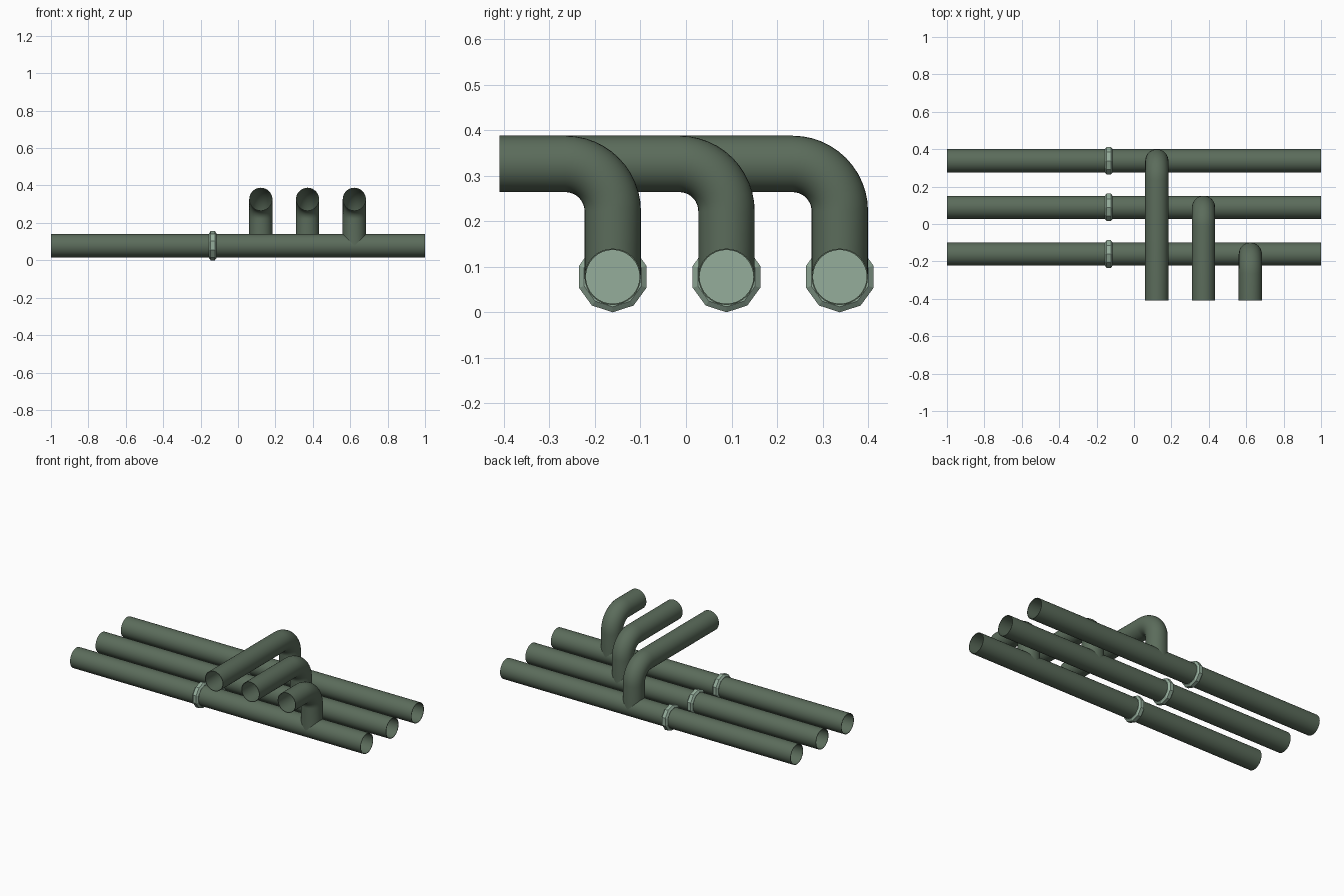
import bpy, bmesh, math
from mathutils import Vector

cube = bpy.data.objects.get("Cube")
if cube:
    bpy.data.objects.remove(cube, do_unlink=True)

R, WALL, AXIS_Z, SIDES = 0.062, 0.003, 0.078, 32
TOP_Z, BEND, FRONT_Y, CLAMP_X = 0.326, 0.104, -0.41, -0.135


def material(name, rgb):
    m = bpy.data.materials.new(name)
    m.use_nodes = True
    m.diffuse_color = (*rgb, 1)
    m.node_tree.nodes["Principled BSDF"].inputs["Base Color"].default_value = (*rgb, 1)
    return m


green = material("dark green paint", (0.105, 0.15, 0.105))
pale = material("pale green metal", (0.30, 0.42, 0.33))


def finish(name, bm, mat, smooth):
    bmesh.ops.recalc_face_normals(bm, faces=bm.faces)
    mesh = bpy.data.meshes.new(name)
    bm.to_mesh(mesh)
    bm.free()
    mesh.materials.append(mat)
    ob = bpy.data.objects.new(name, mesh)
    bpy.context.collection.objects.link(ob)
    if smooth:
        bpy.ops.object.select_all(action='DESELECT')
        ob.select_set(True)
        bpy.context.view_layer.objects.active = ob
        bpy.ops.object.shade_smooth_by_angle(angle=math.radians(40))
    return ob


def bridge(bm, rings, closed=False):
    n = len(rings[0])
    pairs = list(zip(rings, rings[1:]))
    if closed:
        pairs.append((rings[-1], rings[0]))
    for a, b in pairs:
        for i in range(n):
            j = (i + 1) % n
            bm.faces.new((a[i], a[j], b[j], b[i]))


def tube(name, path, side, saddle_y=None):
    """Hollow pipe swept along a planar path; side is normal to its plane."""
    bm = bmesh.new()

    def skin(radius):
        rings = []
        for k, p in enumerate(path):
            t = (path[min(k + 1, len(path) - 1)] - path[max(k - 1, 0)]).normalized()
            if k == 0:
                t = (path[1] - path[0]).normalized()
            up = t.cross(side)
            ring = []
            for i in range(SIDES):
                a = math.tau * i / SIDES
                v = p + radius * (math.cos(a) * side + math.sin(a) * up)
                # shape the lower end to sit on the main pipe
                if saddle_y is not None and k == len(path) - 1:
                    v.z = AXIS_Z + math.sqrt(max(0, R * R - (v.y - saddle_y) ** 2))
                ring.append(bm.verts.new(v))
            rings.append(ring)
        return rings

    bridge(bm, skin(R) + skin(R - WALL)[::-1], closed=True)
    return finish(name, bm, green, True)


def clamp(name, y):
    """Ten-sided chamfered collar with a closed core."""
    bm = bmesh.new()
    rings = []
    for dx, r in ((-0.02, 0.066), (-0.011, 0.078), (0.011, 0.078), (0.02, 0.066)):
        rings.append([bm.verts.new((CLAMP_X + dx,
                                    y + r * math.sin(math.tau * i / 10),
                                    AXIS_Z - r * math.cos(math.tau * i / 10)))
                      for i in range(10)])
    bridge(bm, rings)
    bm.faces.new(rings[0])
    bm.faces.new(rings[-1])
    return finish(name, bm, pale, False)


for label, x, y in (("front", 0.622, -0.161), ("middle", 0.372, 0.089), ("back", 0.122, 0.338)):
    # long horizontal run
    tube(label + "_main_pipe", [Vector((-1, y, AXIS_Z)), Vector((1, y, AXIS_Z))], Vector((0, 0, 1)))
    clamp(label + "_clamp", y)
    # branch: horizontal arm, quarter bend, riser
    path = [Vector((x, FRONT_Y, TOP_Z))]
    for k in range(13):
        a = math.pi / 2 * k / 12
        path.append(Vector((x, y - BEND + BEND * math.sin(a), TOP_Z - BEND + BEND * math.cos(a))))
    path.append(Vector((x, y, AXIS_Z + R)))
    tube(label + "_branch_pipe", path, Vector((1, 0, 0)), saddle_y=y)
